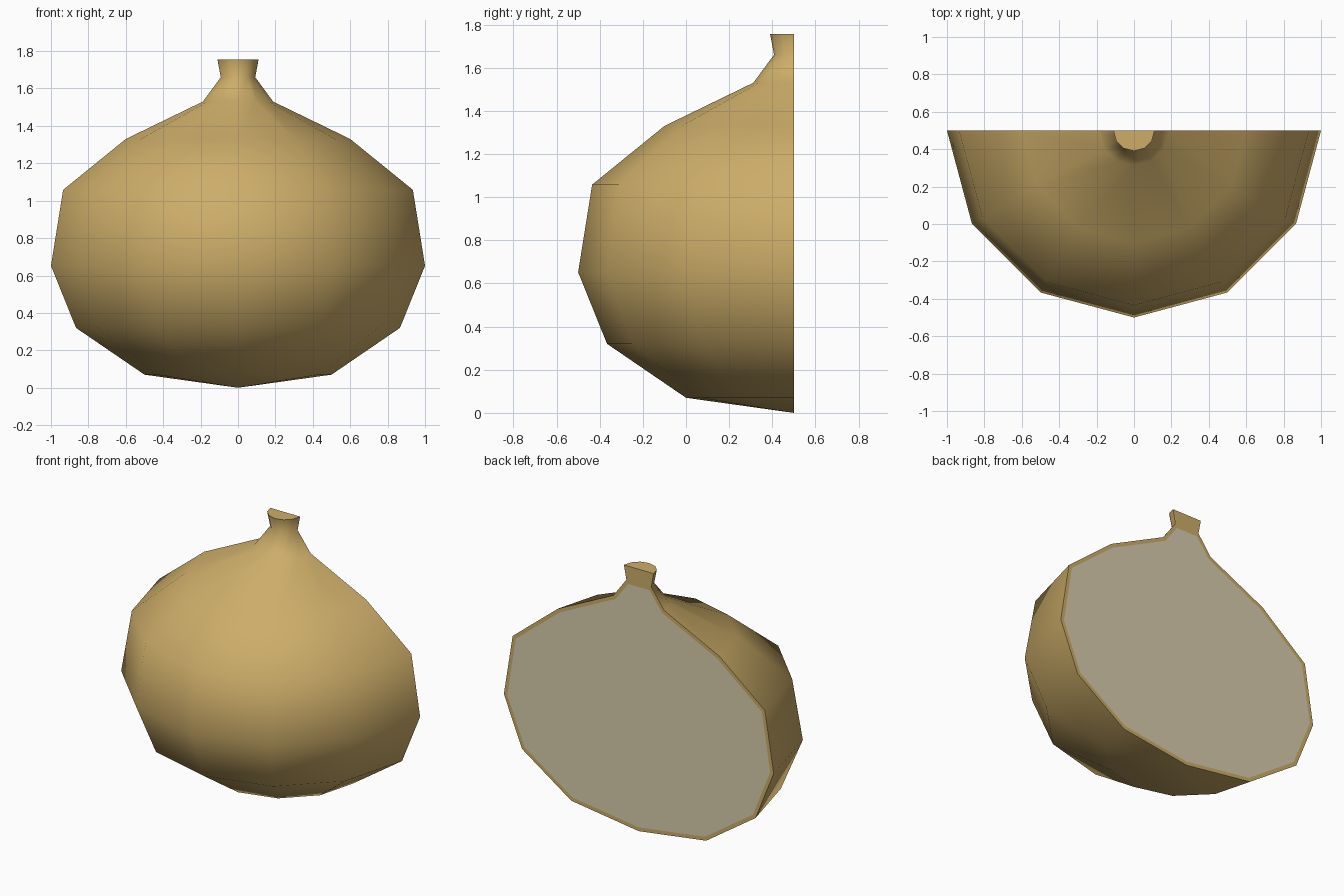
import bpy, bmesh, math

if "Cube" in bpy.data.objects:
    bpy.data.objects.remove(bpy.data.objects["Cube"])

def material(name, rgb):
    m = bpy.data.materials.new(name)
    m.diffuse_color = (*rgb, 1)
    m.use_nodes = True
    m.node_tree.nodes["Principled BSDF"].inputs["Base Color"].default_value = m.diffuse_color
    return m

skin = material("golden skin", (0.610, 0.418, 0.141))
flesh = material("pale flesh", (0.69, 0.61, 0.41))

# Radius / height profile, from the bottom up to the open stalk
PROFILE = [(0.5, 0.07), (0.866, 0.32), (1.0, 0.652), (0.935, 1.058),
           (0.6, 1.33), (0.188, 1.53), (0.092, 1.66), (0.11, 1.755)]
SIDES = 6          # sides over the half turn
CUT_Y = 0.5        # plane of the slice
RIM = 0.025        # skin thickness seen on the slice

bm = bmesh.new()
pole = bm.verts.new((0, CUT_Y, 0))
rings = []
for r, z in PROFILE:
    ring = []
    for i in range(SIDES + 1):
        a = math.pi + math.pi * i / SIDES
        ring.append(bm.verts.new((r * math.cos(a), CUT_Y + r * math.sin(a), z)))
    rings.append(ring)

# Outer skin
for i in range(SIDES):
    bm.faces.new((pole, rings[0][i + 1], rings[0][i]))
    for lo, hi in zip(rings, rings[1:]):
        bm.faces.new((lo[i], lo[i + 1], hi[i + 1], hi[i]))

# Stalk top and the stalk part of the slice
bm.faces.new(rings[-1])
neck, top = rings[-2], rings[-1]
bm.faces.new((neck[-1], neck[0], top[0], top[-1]))

# Slice through the bulb, inset to leave a skin rim
outline = [pole] + [r[-1] for r in rings[:-1]] + [r[0] for r in reversed(rings[:-1])]
cut = bm.faces.new(outline)
bmesh.ops.recalc_face_normals(bm, faces=bm.faces[:])
bmesh.ops.inset_region(bm, faces=[cut], thickness=RIM, use_even_offset=True,
                       use_boundary=True)
cut.material_index = 1

mesh = bpy.data.meshes.new("half_onion")
bm.to_mesh(mesh)
bm.free()
mesh.materials.append(skin)
mesh.materials.append(flesh)
onion = bpy.data.objects.new("half_onion", mesh)
bpy.context.collection.objects.link(onion)

# Smooth skin, crisp slice edges
bpy.context.view_layer.objects.active = onion
onion.select_set(True)
bpy.ops.object.shade_smooth_by_angle(angle=math.radians(60))
